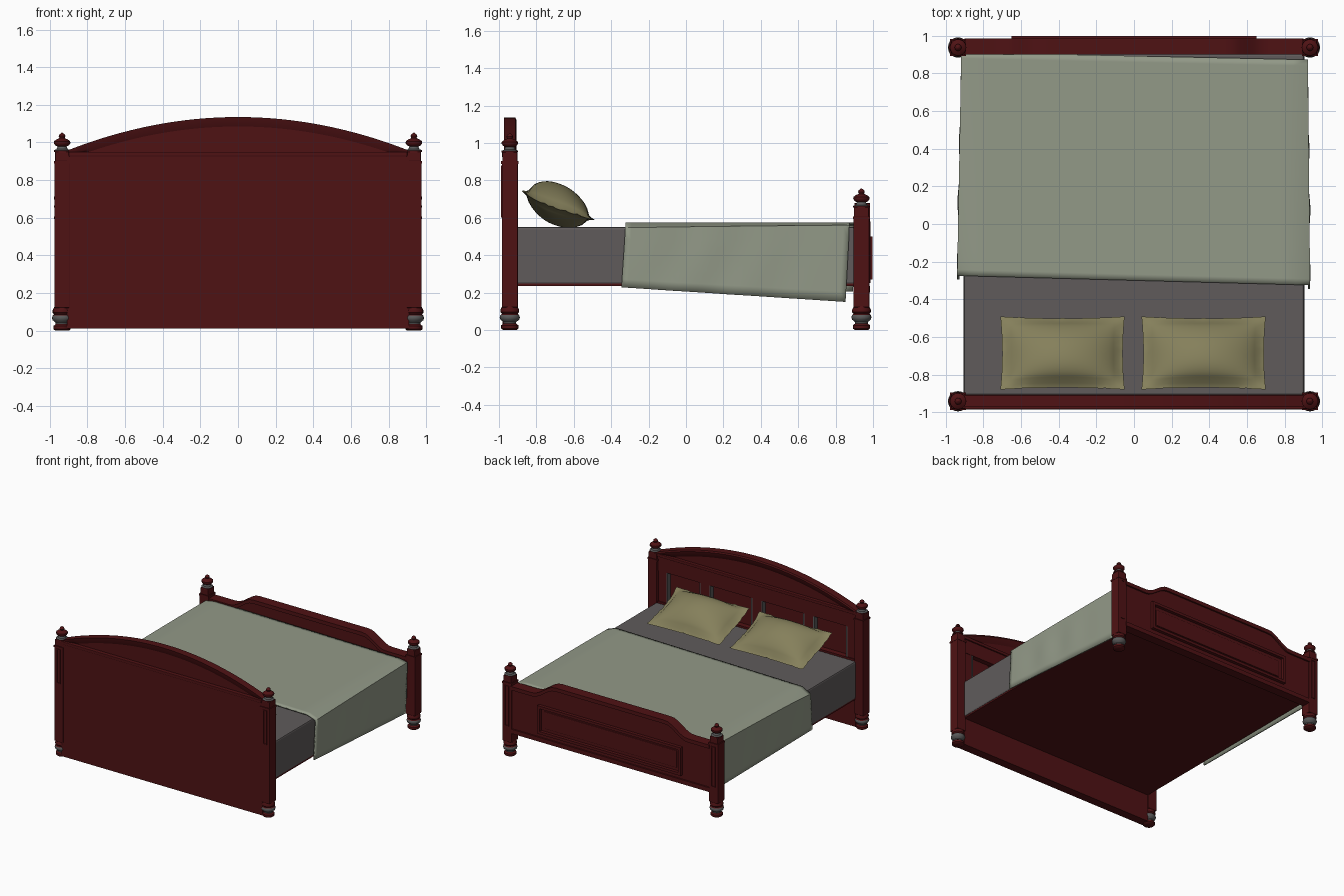
import bpy, bmesh, math
from mathutils import Vector, Matrix

if "Cube" in bpy.data.objects:
    bpy.data.objects.remove(bpy.data.objects["Cube"])

def mat(name, c):
    m = bpy.data.materials.new(name)
    m.diffuse_color = (*c, 1)
    m.use_nodes = True
    m.node_tree.nodes["Principled BSDF"].inputs["Base Color"].default_value = m.diffuse_color
    return m

RED = mat("mahogany red", (0.078, 0.006, 0.007))
GREY = mat("dark grey", (0.10, 0.10, 0.10))
MATT = mat("mattress grey", (0.115, 0.105, 0.105))
SAGE = mat("sage blanket", (0.29, 0.32, 0.245))
OLIVE = mat("olive pillow", (0.235, 0.215, 0.105))

def finish(bm, name, mats, smooth=None):
    bmesh.ops.recalc_face_normals(bm, faces=bm.faces)
    me = bpy.data.meshes.new(name)
    bm.to_mesh(me)
    bm.free()
    for m in mats:
        me.materials.append(m)
    ob = bpy.data.objects.new(name, me)
    bpy.context.collection.objects.link(ob)
    if smooth:
        bpy.ops.object.select_all(action='DESELECT')
        ob.select_set(True)
        bpy.context.view_layer.objects.active = ob
        bpy.ops.object.shade_smooth_by_angle(angle=math.radians(smooth))
    return ob

def box(name, x0, x1, y0, y1, z0, z1, m=RED, bevel=0.0):
    bm = bmesh.new()
    bmesh.ops.create_cube(bm, size=1)
    for v in bm.verts:
        v.co = ((x0 + x1) / 2 + v.co.x * (x1 - x0), (y0 + y1) / 2 + v.co.y * (y1 - y0),
                (z0 + z1) / 2 + v.co.z * (z1 - z0))
    if bevel:
        bmesh.ops.bevel(bm, geom=bm.edges[:], offset=bevel, segments=2, profile=0.5, affect='EDGES')
    return finish(bm, name, [m])

def lathe(name, cx, cy, prof, grey):
    """Turned part; faces between the grey heights take the grey material."""
    bm = bmesh.new()
    n = 20
    rings = [[bm.verts.new((cx + r * math.cos(2 * math.pi * i / n), cy + r * math.sin(2 * math.pi * i / n), z))
              for i in range(n)] for r, z in prof]
    for a, b in zip(rings, rings[1:]):
        for i in range(n):
            f = bm.faces.new((a[i], a[(i + 1) % n], b[(i + 1) % n], b[i]))
            f.material_index = int(grey[0] < f.calc_center_median().z < grey[1])
    bm.faces.new(rings[0])
    bm.faces.new(rings[-1])
    return finish(bm, name, [RED, GREY], 40)

def prism(name, pts, y0, y1):
    """Outline in x,z extruded along y."""
    bm = bmesh.new()
    f = bm.faces.new([bm.verts.new((x, y0, z)) for x, z in pts])
    ext = bmesh.ops.extrude_face_region(bm, geom=[f])
    for v in ext['geom']:
        if isinstance(v, bmesh.types.BMVert):
            v.co.y = y1
    return finish(bm, name, [RED], 30)

def frame(name, x0, x1, z0, z1, y0, y1, w, m=RED):
    box(name + "_top", x0, x1, y0, y1, z1 - w, z1, m)
    box(name + "_bottom", x0, x1, y0, y1, z0, z0 + w, m)
    box(name + "_left", x0, x0 + w, y0, y1, z0 + w, z1 - w, m)
    box(name + "_right", x1 - w, x1, y0, y1, z0 + w, z1 - w, m)

# posts with turned feet and finials
FOOT = [(.036, .0), (.046, .008), (.046, .025), (.034, .034), (.034, .042), (.05, .055), (.054, .068),
        (.05, .08), (.042, .086), (.05, .095), (.05, .108), (.044, .12), (.04, .13)]
FINIAL = [(.044, 0), (.044, .008), (.03, .014), (.024, .028), (.036, .034), (.044, .046), (.043, .056),
          (.03, .066), (.014, .073), (.018, .083), (.014, .093), (.001, .102)]
for s, side in ((-1, "left"), (1, "right")):
    x = s * .935
    for end, y, top in (("head", -.942, .95), ("foot", .938, .655)):
        d = 1 if end == "foot" else -1
        lathe(f"{end}_{side}_foot", x, y, FOOT, (.03, .075))
        box(f"{end}_{side}_post", x - .041, x + .041, y - .043, y + .043, .12, top - .05, bevel=.005)
        box(f"{end}_{side}_post_cap", x - .037, x + .037, y - .04, y + .04, top - .05, top, bevel=.004)
        box(f"{end}_{side}_post_collar", x - .043, x + .043, y - .046, y + .046, top - .062, top - .048)
        lathe(f"{end}_{side}_finial", x, y, [(r, top + z) for r, z in FINIAL], (top + .01, top + .03))
        # raised mouldings on the post faces
        z0, z1 = (.6, .88) if end == "head" else (.25, .58)
        frame(f"{end}_{side}_moulding", x - .018, x + .018, z0, z1, y + d * .044 - .004, y + d * .044 + .004, .006)

# headboard: back panel, rails, stiles, arched crown
box("headboard_back", -.91, .91, -.982, -.955, .01, .93)
box("headboard_low_rail", -.9, .9, -.957, -.91, .01, .56)
box("headboard_top_rail", -.9, .9, -.957, -.915, .81, .93)
box("headboard_cornice", -.9, .9, -.985, -.905, .925, .95, bevel=.005)
for i, x in enumerate((-.86, -.47, 0, .47, .86)):
    box(f"headboard_stile_{i}", x - .04, x + .04, -.957, -.918, .56, .81)
    for s in (-1, 1):
        if abs(x + s * .04) < .88:
            box(f"panel_edge_{i}_{s}", x + s * .046 - .006, x + s * .046 + .006, -.957, -.917, .56, .81, GREY)
N = 32
xs = [-.9 + 1.8 * i / N for i in range(N + 1)]
def arch(x, low=0):
    return 1.135 - low - (.175 - low * .3) * (x / .9) ** 2
prism("headboard_crown", [(x, arch(x, .012)) for x in xs] + [(.9, .94), (-.9, .94)], -.955, -.93)
# crown moulding: curved cross-section swept along the arch
bm = bmesh.new()
sec = [(-.972, 0), (-.912, 0), (-.907, -.012), (-.912, -.03), (-.93, -.06), (-.95, -.06), (-.965, -.03)]
rows = [[bm.verts.new((x, y, max(.935, arch(x) + z))) for y, z in sec] for x in xs]
for a, b in zip(rows, rows[1:]):
    for i in range(len(sec)):
        j = (i + 1) % len(sec)
        bm.faces.new((a[i], a[j], b[j], b[i]))
bm.faces.new(rows[0])
bm.faces.new(rows[-1])
finish(bm, "crown_moulding", [RED], 35)

# footboard with stepped ogee top
def foot_top(x):
    t = min(1, max(0, (.7 - abs(x)) / .2))
    return .585 + .095 * t * t * (3 - 2 * t)
fx = [-.9 + 1.8 * i / 48 for i in range(49)]
prism("footboard", [(x, foot_top(x) - .005) for x in fx] + [(.9, .2), (-.9, .2)], .91, .972)
prism("footboard_cap", [(x, foot_top(x)) for x in fx] + [(x, foot_top(x) - .03) for x in reversed(fx)], .9, .985)
frame("footboard_panel", -.65, .65, .27, .5, .965, .998, .022)
box("footboard_panel_field", -.6, .6, .965, .98, .315, .455, bevel=.006)
box("footboard_bottom_rail", -.9, .9, .965, .984, .2, .235)

# base and mattress
box("bed_base", -.9, .9, -.92, .92, .235, .25)
box("mattress", -.905, .905, -.91, .905, .245, .55, MATT, .012)

# blanket draped over the mattress, hem slightly uneven
bm = bmesh.new()
NS, NY = 7, 36
def blanket_point(i, t):
    hemL, hemR = .235 - .03 * t, .228 - .078 * t
    wL, wR = .94 - .022 * t, .936 - .012 * t
    if i < NS or i > NS + 24:
        right = i > NS
        k = (i - NS - 24) / NS if right else (NS - i) / NS
        z = .53 + ((hemR if right else hemL) - .53) * k
        bump = .006 * math.sin(t * 23) * math.sin(k * math.pi) * math.exp(-((t - .4) * 3) ** 2)
        x = (wR + bump) if right else -(wL + bump)
        off = -.02 * k
    else:
        u = (i - NS) / 12 - 1
        x = u * (wR if u > 0 else wL)
        e = max(0, abs(x) - .88) / .06
        z = .575 - .045 * (1 - math.sqrt(max(0, 1 - min(1, e) ** 2)))
        off = 0
    y0, y1 = -.3 - .025 * x / .93, .893 - .02 * x / .93
    return (x, y0 + (y1 - y0) * t + off, z)
g = [[bm.verts.new(blanket_point(i, j / NY)) for i in range(2 * NS + 25)] for j in range(NY + 1)]
for a, b in zip(g, g[1:]):
    for i in range(len(a) - 1):
        bm.faces.new((a[i], a[i + 1], b[i + 1], b[i]))
blanket = finish(bm, "blanket", [SAGE], 50)
if blanket.data.polygons[len(blanket.data.polygons) // 2].normal.z < 0:
    blanket.data.flip_normals()
sol = blanket.modifiers.new("thickness", 'SOLIDIFY')
sol.thickness = .012
sol.offset = -1

# pillows: two bulged sheets meeting at a flat seam with pointed corners
def pillow(name, cx):
    bm = bmesh.new()
    nu, nv = 26, 18
    rot = Matrix.Rotation(math.radians(-17), 4, 'X')
    for side, h in ((1, .125), (-1, .085)):
        grid = []
        for j in range(nv + 1):
            row = []
            for i in range(nu + 1):
                u, v = 2 * i / nu - 1, 2 * j / nv - 1
                a, b = max(0, 1 - (u / .93) ** 2), max(0, 1 - (v / .9) ** 2)
                z = side * h * (a ** .75) * (b ** .6) * (1 - .2 * side * v)
                z += .035 * v * v * (v < 0) + side * .003
                p = rot @ Vector((u * .33 * (1 - .03 * (1 - v * v)), v * .208 * (1 - .05 * (1 - u * u)), z))
                row.append(bm.verts.new(p + Vector((cx, -.69, .65))))
            grid.append(row)
        for a, b in zip(grid, grid[1:]):
            for i in range(nu):
                bm.faces.new((a[i], a[i + 1], b[i + 1], b[i]))
    bmesh.ops.remove_doubles(bm, verts=[v for v in bm.verts if v.is_boundary], dist=.0065)
    finish(bm, name, [OLIVE], 50)
pillow("left_pillow", -.38)
pillow("right_pillow", .37)
